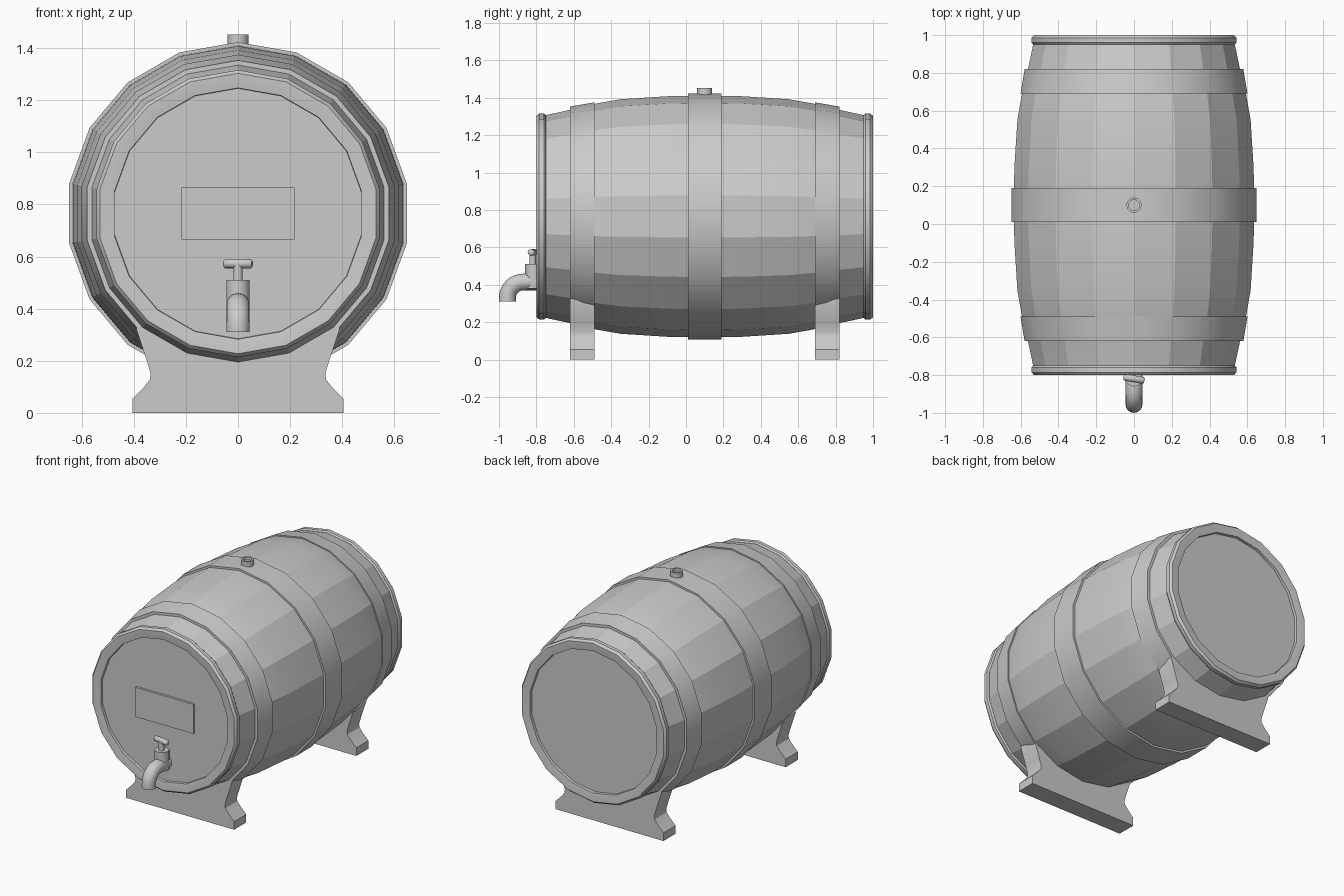
import bpy, bmesh, math
from mathutils import Vector, Matrix

cube = bpy.data.objects.get("Cube")
if cube:
    bpy.data.objects.remove(cube, do_unlink=True)

SIDES = 18
MID_Y, AXIS_Z = 0.1, 0.765

grey = bpy.data.materials.new("plain_grey")
grey.use_nodes = True
COLOUR = (0.6, 0.6, 0.6, 1)
grey.diffuse_color = COLOUR
grey.node_tree.nodes["Principled BSDF"].inputs["Base Color"].default_value = COLOUR


def finish(name, bm, angle=None):
    """Turn a bmesh into a named object, smoothed below the given angle."""
    bmesh.ops.recalc_face_normals(bm, faces=bm.faces)
    mesh = bpy.data.meshes.new(name)
    bm.to_mesh(mesh)
    bm.free()
    mesh.materials.append(grey)
    ob = bpy.data.objects.new(name, mesh)
    bpy.context.collection.objects.link(ob)
    if angle:
        bpy.ops.object.select_all(action='DESELECT')
        ob.select_set(True)
        bpy.context.view_layer.objects.active = ob
        bpy.ops.object.shade_smooth_by_angle(angle=math.radians(angle))
    return ob


def lathe(name, profile, angle, origin, axis='Y', sides=SIDES, closed=False, caps=True):
    """Spin (distance along axis, radius) points about the Y or Z axis."""
    bm = bmesh.new()
    rings = []
    for d, r in profile:
        ring = []
        for i in range(sides):
            a = math.pi / 2 + math.tau * i / sides
            u, v = r * math.cos(a), r * math.sin(a)
            p = Vector((u, d, v)) if axis == 'Y' else Vector((u, v, d))
            ring.append(bm.verts.new(p + Vector(origin)))
        rings.append(ring)
    pairs = list(zip(rings, rings[1:]))
    if closed:
        pairs.append((rings[-1], rings[0]))
    for a, b in pairs:
        for i in range(sides):
            j = (i + 1) % sides
            bm.faces.new((a[i], a[j], b[j], b[i]))
    if caps and not closed:
        bm.faces.new(rings[0])
        bm.faces.new(rings[-1])
    return finish(name, bm, angle)


def tube(name, path, radius, sides=16):
    """Sweep a circle along a path lying in the YZ plane."""
    bm = bmesh.new()
    pts = [Vector(p) for p in path]
    rings = []
    for k, p in enumerate(pts):
        t = (pts[min(k + 1, len(pts) - 1)] - pts[max(k - 1, 0)]).normalized()
        side = Vector((1, 0, 0))
        up = t.cross(side)
        rings.append([bm.verts.new(p + radius * (math.cos(a) * side + math.sin(a) * up))
                      for a in (math.tau * i / sides for i in range(sides))])
    for a, b in zip(rings, rings[1:]):
        for i in range(sides):
            j = (i + 1) % sides
            bm.faces.new((a[i], a[j], b[j], b[i]))
    bm.faces.new(rings[0])
    bm.faces.new(rings[-1])
    return finish(name, bm, 40)


centre = (0, MID_Y, AXIS_Z)

# Staves: flat across, smooth along their length
half = [(0.86, 0.54), (0.72, 0.57), (0.58, 0.604), (0.45, 0.627), (0.2, 0.643)]
body = [(-d, r) for d, r in half] + [(0, 0.647)] + [(d, r) for d, r in reversed(half)]
lathe("barrel_staves", body, 15, centre)

for end, s in (("front", -1), ("back", 1)):
    # Rounded rim around each recessed lid
    rim = [(0.84, 0.5), (0.85, 0.543), (0.86, 0.551), (0.885, 0.551),
           (0.9, 0.538), (0.9, 0.53), (0.893, 0.482), (0.87, 0.48)]
    lathe(end + "_rim", [(s * d, r) for d, r in rim], 25, centre, closed=True)
    lathe(end + "_lid", [(s * 0.855, 0.5), (s * 0.875, 0.5)], 25, centre)

    # Tapered hoop above each stand
    hoop = [(0.59, 0.56), (0.59, 0.61), (0.72, 0.588), (0.72, 0.54)]
    lathe(end + "_hoop", [(s * d, r) for d, r in hoop], 30, centre, closed=True)

    # Stand plate with flared feet, mirrored in x
    outline = [(0.405, 0), (0.405, 0.055), (0.36, 0.1), (0.338, 0.128),
               (0.335, 0.15), (0.35, 0.2), (0.39, 0.32), (0.385, 0.36)]
    outline += [(-x, z) for x, z in reversed(outline)]
    bm = bmesh.new()
    y = MID_Y + s * 0.59
    face = bm.faces.new([bm.verts.new((x, y, z)) for x, z in outline])
    grown = bmesh.ops.extrude_face_region(bm, geom=[face])["geom"]
    bmesh.ops.translate(bm, vec=(0, s * 0.13, 0),
                        verts=[g for g in grown if isinstance(g, bmesh.types.BMVert)])
    finish(end + "_stand", bm, 30)

# Middle hoop
lathe("middle_hoop", [(-0.09, 0.62), (-0.09, 0.658), (0.09, 0.658), (0.09, 0.62)],
      30, centre, closed=True)

# Bung with a hollow top
lathe("bung", [(1.38, 0.04), (1.453, 0.04), (1.453, 0.028), (1.435, 0.028)],
      40, (0, MID_Y, 0), 'Z', 20)

# Plain plate on the front lid
bm = bmesh.new()
bmesh.ops.create_cube(bm, size=1, matrix=Matrix.Translation((0, -0.78, 0.765))
                      @ Matrix.Diagonal((0.435, 0.02, 0.2, 1)))
finish("front_plate", bm)

# Tap: bent spout, upright barrel, stem and cross handle
bend = [(0, -0.76, 0.415), (0, -0.85, 0.415)]
for i in range(1, 9):
    a = math.pi / 2 * i / 8
    bend.append((0, -0.87 - 0.085 * math.sin(a), 0.33 + 0.085 * math.cos(a)))
bend.append((0, -0.955, 0.31))
tube("tap_spout", bend, 0.045)
lathe("tap_barrel", [(0.38, 0.045), (0.51, 0.045)], 40, (0, -0.815, 0), 'Z', 20)
lathe("tap_stem", [(0.5, 0.018), (0.575, 0.018)], 40, (0, -0.82, 0), 'Z', 12)
handle = lathe("tap_handle", [(-0.056, 0.012), (-0.05, 0.018), (0.05, 0.018), (0.056, 0.012)],
               50, (0, 0, 0), 'Y', 12)
handle.rotation_euler.z = math.radians(80)
handle.location = (0, -0.82, 0.573)
